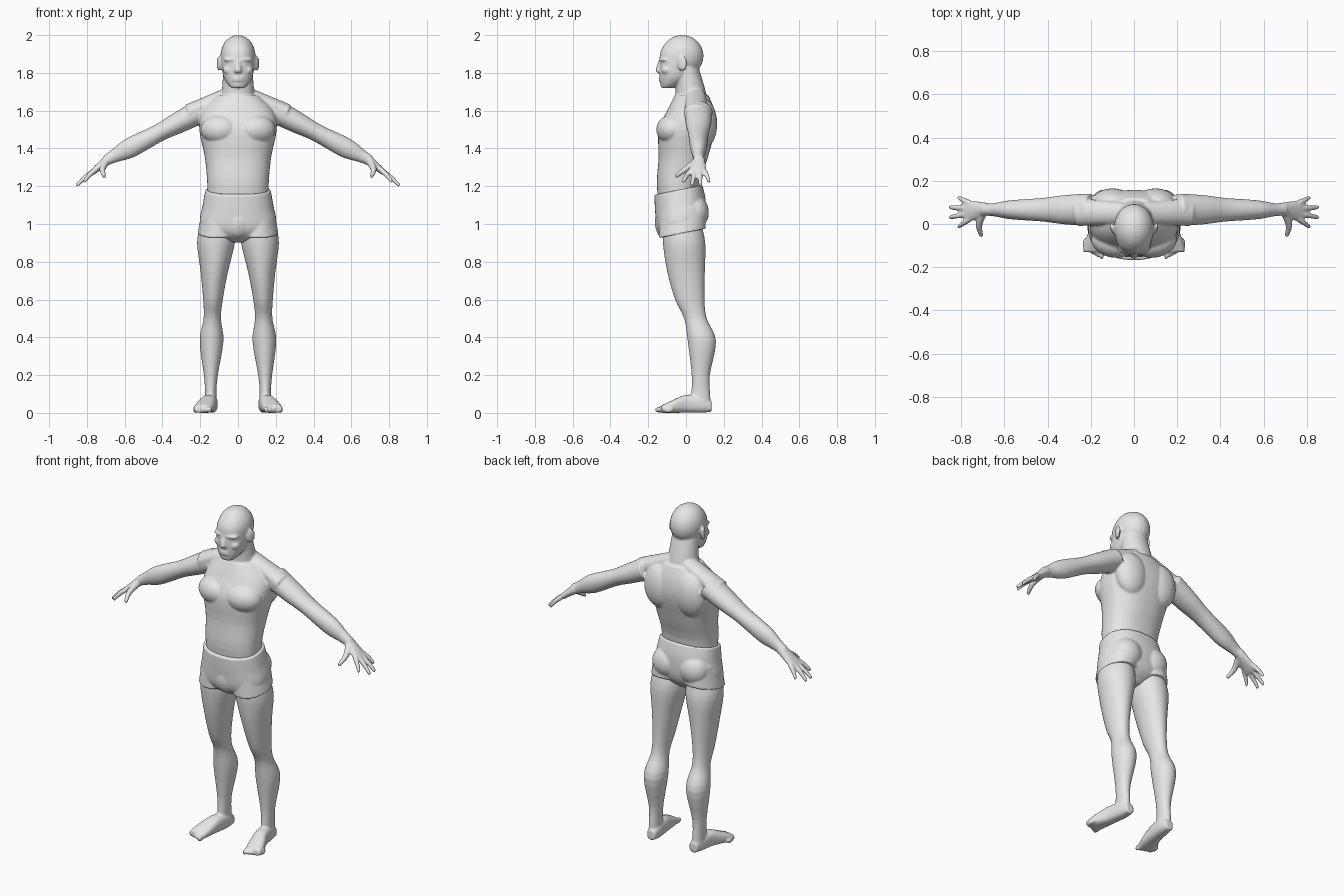
import bpy, bmesh, math
from mathutils import Vector, Matrix

start_cube = bpy.data.objects.get("Cube")
if start_cube:
    bpy.data.objects.remove(start_cube, do_unlink=True)

# One plain grey for everything
grey = bpy.data.materials.new("plain_grey")
grey.use_nodes = True
grey.diffuse_color = (0.8, 0.8, 0.8, 1)
grey.node_tree.nodes["Principled BSDF"].inputs["Base Color"].default_value = grey.diffuse_color

LEFT, RIGHT = 1, -1
X, Y, Z = Vector((1, 0, 0)), Vector((0, 1, 0)), Vector((0, 0, 1))


def ring(wide, deep, x=0, y=0, z=0):
    """Cross-section: its centre and its radii along the two loft axes."""
    return x, y, z, wide, deep


def catmull(a, b, c, d, t):
    """Smooth blend between sections b and c."""
    return [q + t / 2 * (r - p + t * (2 * p - 5 * q + 4 * r - s + t * (3 * (q - r) + s - p)))
            for p, q, r, s in zip(a, b, c, d)]


def rounded(value, power):
    return math.copysign(abs(value) ** (2 / power), value)


def loft(bm, sections, u=X, v=Y, side=LEFT, power=2, sides=32, steps=4):
    """Closed smooth tube through the sections."""
    last = len(sections) - 1
    smooth = []
    for i in range(last):
        before, after = max(i - 1, 0), min(i + 2, last)
        near = sections[before], sections[i], sections[i + 1], sections[after]
        smooth += [catmull(*near, step / steps) for step in range(steps)]
    smooth.append(sections[last])
    rings = []
    for x, y, z, wide, deep in smooth:
        loop = []
        for k in range(sides):
            angle = math.tau * k / sides
            across = u * wide * rounded(math.cos(angle), power)
            along = v * deep * rounded(math.sin(angle), power)
            point = Vector((x, y, z)) + across + along
            loop.append(bm.verts.new((point.x * side, point.y, point.z)))
        rings.append(loop)
    for low, high in zip(rings, rings[1:]):
        for k in range(sides):
            bm.faces.new((low[k - 1], low[k], high[k], high[k - 1]))
    bm.faces.new(rings[0])
    bm.faces.new(rings[-1])


def blob(bm, at, size, side=LEFT, turn=0):
    """Ellipsoid muscle or feature, turned about the vertical."""
    place = Matrix.Translation((at[0] * side, at[1], at[2]))
    spin = Matrix.Rotation(turn * side, 4, "Z")
    bmesh.ops.create_uvsphere(bm, u_segments=24, v_segments=16, radius=1,
                              matrix=place @ spin @ Matrix.Diagonal((*size, 1)))


def finish(bm, name, rounds):
    """Fuse the overlapping volumes into one smooth skin."""
    bmesh.ops.recalc_face_normals(bm, faces=bm.faces)
    mesh = bpy.data.meshes.new(name)
    bm.to_mesh(mesh)
    bm.free()
    mesh.materials.append(grey)
    obj = bpy.data.objects.new(name, mesh)
    bpy.context.collection.objects.link(obj)
    fuse = obj.modifiers.new("fuse", "REMESH")
    fuse.mode = "VOXEL"
    fuse.voxel_size = .006
    fuse.use_smooth_shade = True
    relax = obj.modifiers.new("relax", "SMOOTH")
    relax.factor = .5
    relax.iterations = rounds


def add_torso(bm):
    loft(bm, [ring(z=1, y=-.02, wide=.16, deep=.11),
              ring(z=1.2, y=-.04, wide=.162, deep=.114),
              ring(z=1.35, y=-.015, wide=.175, deep=.13),
              ring(z=1.5, y=.005, wide=.205, deep=.15),
              ring(z=1.6, y=.025, wide=.19, deep=.125),
              ring(z=1.68, y=.03, wide=.11, deep=.09)], power=2.3, sides=48)
    # Neck
    loft(bm, [ring(z=1.6, y=.03, wide=.1, deep=.09),
              ring(z=1.7, y=.025, wide=.086, deep=.08),
              ring(z=1.85, wide=.075, deep=.06)])
    for side in (LEFT, RIGHT):
        # Chest, back and slope from neck to shoulder
        blob(bm, at=(.1, -.085, 1.5), size=(.1, .07, .075), side=side, turn=.25)
        blob(bm, at=(.1, .095, 1.53), size=(.1, .07, .13), side=side)
        loft(bm, [ring(x=.05, y=.05, z=1.69, wide=.05, deep=.035),
                  ring(x=.26, y=.055, z=1.585, wide=.065, deep=.05)],
             u=Y, v=Vector((.4, 0, .9)), side=side)


def add_head(bm):
    # Skull, then jaw and face
    blob(bm, at=(0, -.02, 1.89), size=(.093, .113, .11))
    loft(bm, [ring(z=1.72, y=-.1, wide=.035, deep=.03),
              ring(z=1.75, y=-.075, wide=.062, deep=.06),
              ring(z=1.8, y=-.05, wide=.082, deep=.09),
              ring(z=1.9, y=-.03, wide=.088, deep=.108),
              ring(z=1.95, y=-.03, wide=.07, deep=.085)], power=2.2)
    # Nose, lips and chin
    loft(bm, [ring(z=1.875, y=-.128, wide=.01, deep=.012),
              ring(z=1.815, y=-.144, wide=.02, deep=.018),
              ring(z=1.8, y=-.135, wide=.016, deep=.014)])
    for height in (1.774, 1.76):
        blob(bm, at=(0, -.132, height), size=(.03, .013, .006))
    blob(bm, at=(0, -.117, 1.74), size=(.03, .02, .02))
    for side in (LEFT, RIGHT):
        # Brow, cheek and ear
        blob(bm, at=(.04, -.12, 1.87), size=(.04, .02, .01), side=side, turn=.35)
        blob(bm, at=(.05, -.1, 1.815), size=(.03, .03, .025), side=side, turn=.4)
        blob(bm, at=(.1, -.02, 1.85), size=(.01, .027, .04), side=side, turn=-.35)


def add_arm(bm, side):
    # Shoulder to wrist, dropping in a straight line
    thickness = [(.2, .075, .065), (.32, .068, .056), (.42, .055, .047),
                 (.57, .044, .053), (.65, .03, .036), (.7, .028, .027)]
    loft(bm, [ring(x=x, y=.066, z=1.7 - .52 * x, wide=wide, deep=deep)
              for x, wide, deep in thickness], u=Y, v=Vector((.49, 0, .87)), side=side)
    # Palm
    across = Vector((.65, 0, .76))
    loft(bm, [ring(x=.68, y=.07, z=1.347, wide=.028, deep=.028),
              ring(x=.76, y=.06, z=1.283, wide=.049, deep=.017),
              ring(x=.785, y=.06, z=1.262, wide=.045, deep=.012)],
         u=Y, v=across, side=side)
    # Four spread fingers, the middle ones longest
    for i in range(4):
        bend = (i - 1.5) ** 2
        base = Vector((.76, .022 + .025 * i, 1.283))
        tip = Vector((.86 - .02 * bend, -.015 + .046 * i, 1.2 + .01 * bend))
        knuckle = base.lerp(tip, .5) + across * .004
        loft(bm, [(*base, .014, .014), (*knuckle, .013, .013), (*tip, .009, .009)],
             u=Y, v=across, side=side, sides=16)
    # Thumb
    loft(bm, [ring(x=.7, y=.05, z=1.325, wide=.02, deep=.022),
              ring(x=.718, y=-.005, z=1.288, wide=.016, deep=.016),
              ring(x=.707, y=-.057, z=1.25, wide=.01, deep=.01)],
         u=X, v=Vector((0, -.55, .83)), side=side, sides=16)


def add_leg(bm, side):
    # Hip to heel, the thighs leaning inward
    shape = [(1, -.02, .09, .1), (.9, -.01, .1, .112), (.75, 0, .073, .1),
             (.6, .02, .052, .078), (.5, .05, .046, .06), (.38, .084, .063, .075),
             (.2, .078, .037, .048), (.1, .078, .03, .05), (.03, .077, .034, .056)]
    loft(bm, [ring(x=.145 - .035 * z * z, y=y, z=z, wide=wide, deep=deep)
              for z, y, wide, deep in shape], side=side)
    # Foot, turned slightly outward
    loft(bm, [ring(x=.14, y=.135, z=.034, wide=.026, deep=.028),
              ring(x=.143, y=.08, z=.045, wide=.036, deep=.044),
              ring(x=.155, z=.048, wide=.041, deep=.047),
              ring(x=.174, y=-.07, z=.034, wide=.05, deep=.034),
              ring(x=.187, y=-.13, z=.02, wide=.05, deep=.02)],
         u=X, v=Z, side=side, power=2.6)
    for i in range(5):
        toe = (.15 + .019 * i, -.137 + .011 * i, .017)
        blob(bm, at=toe, size=(.012, .028, .017), side=side)


# Body
body = bmesh.new()
add_torso(body)
add_head(body)
for side in (LEFT, RIGHT):
    add_arm(body, side)
    add_leg(body, side)
finish(body, "body", rounds=4)

# Trunks, with the waist and hems tilted down to the front
trunks = bmesh.new()
tilt = Vector((0, 1, .2))
loft(trunks, [ring(z=.91, y=-.02, wide=.04, deep=.05),
              ring(z=.945, y=-.02, wide=.12, deep=.1),
              ring(z=1, y=-.025, wide=.2, deep=.128),
              ring(z=1.1, y=-.03, wide=.187, deep=.134),
              ring(z=1.18, y=-.04, wide=.173, deep=.127)], v=tilt, power=2.3, sides=48)
blob(trunks, at=(0, -.115, 1.01), size=(.07, .05, .085))
for side in (LEFT, RIGHT):
    # Leg sleeve and seat
    loft(trunks, [ring(x=.1, y=-.02, z=1.08, wide=.09, deep=.12),
                  ring(x=.11, y=-.02, z=.95, wide=.104, deep=.124)], v=tilt, side=side)
    blob(trunks, at=(.088, .045, 1.06), size=(.09, .076, .09), side=side)
finish(trunks, "trunks", rounds=2)
